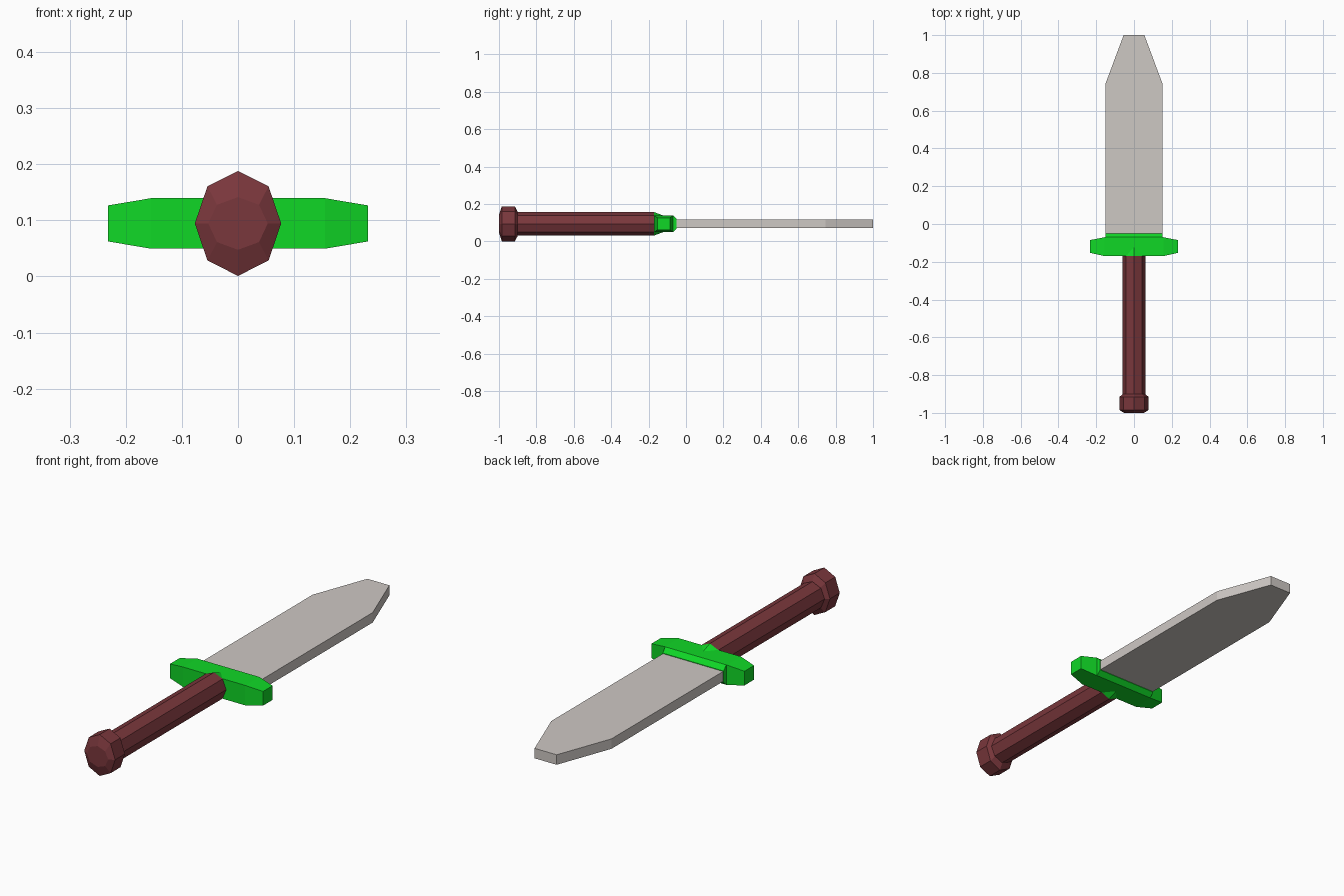
import bpy, math

if "Cube" in bpy.data.objects:
    bpy.data.objects.remove(bpy.data.objects["Cube"])

ZC = 0.0945  # height of the sword's long axis


def material(name, rgb):
    m = bpy.data.materials.new(name)
    lin = [((c / 255 + 0.055) / 1.055) ** 2.4 for c in rgb]
    m.diffuse_color = (*lin, 1)
    m.use_nodes = True
    m.node_tree.nodes["Principled BSDF"].inputs["Base Color"].default_value = m.diffuse_color
    return m


def loft(name, rings, mat):
    """Skin a list of equal-length closed rings and cap both ends."""
    n = len(rings[0])
    verts = [p for r in rings for p in r]
    faces = [(k * n + i, k * n + (i + 1) % n, (k + 1) * n + (i + 1) % n, (k + 1) * n + i)
             for k in range(len(rings) - 1) for i in range(n)]
    faces += [tuple(reversed(range(n))), tuple(range(len(verts) - n, len(verts)))]
    me = bpy.data.meshes.new(name)
    me.from_pydata(verts, [], faces)
    me.materials.append(mat)
    ob = bpy.data.objects.new(name, me)
    bpy.context.collection.objects.link(ob)
    # consistent outward normals
    import bmesh
    bm = bmesh.new()
    bm.from_mesh(me)
    bmesh.ops.recalc_face_normals(bm, faces=bm.faces)
    bm.to_mesh(me)
    bm.free()
    return ob


def octagon(y, rx, rz):
    return [(rx * math.cos(i * math.pi / 4), y, ZC + rz * math.sin(i * math.pi / 4))
            for i in range(8)]


def rect_x(x, y0, y1, h):
    return [(x, y0, ZC - h), (x, y1, ZC - h), (x, y1, ZC + h), (x, y0, ZC + h)]


def rect_y(y, w, h):
    return [(-w, y, ZC - h), (w, y, ZC - h), (w, y, ZC + h), (-w, y, ZC + h)]


brown = material("grip brown", (122, 55, 60))
green = material("guard green", (16, 215, 38))
steel = material("blade steel", (206, 200, 196))

# Pommel and grip
loft("pommel", [octagon(-1.0, 0.053, 0.047), octagon(-0.985, 0.077, 0.0935),
                octagon(-0.915, 0.077, 0.0935), octagon(-0.90, 0.058, 0.065)], brown)
loft("grip", [octagon(-0.91, 0.06, 0.0625), octagon(-0.17, 0.06, 0.0625)], brown)

# Guard: socket around the grip, cross bar, collar around the blade
loft("guard_socket", [octagon(-0.17, 0.06, 0.0625), octagon(-0.11, 0.045, 0.04)], green)
loft("guard_bar", [rect_x(-0.232, -0.153, -0.085, 0.032), rect_x(-0.155, -0.17, -0.07, 0.045),
                   rect_x(0.155, -0.17, -0.07, 0.045), rect_x(0.232, -0.153, -0.085, 0.032)], green)
loft("guard_collar", [rect_y(-0.08, 0.152, 0.045), rect_y(-0.07, 0.152, 0.045),
                      rect_y(-0.05, 0.152, 0.025)], green)

# Blade with a tapered blunt tip
loft("blade", [rect_y(-0.09, 0.15, 0.0225), rect_y(0.745, 0.15, 0.0225),
               rect_y(1.0, 0.055, 0.0225)], steel)
